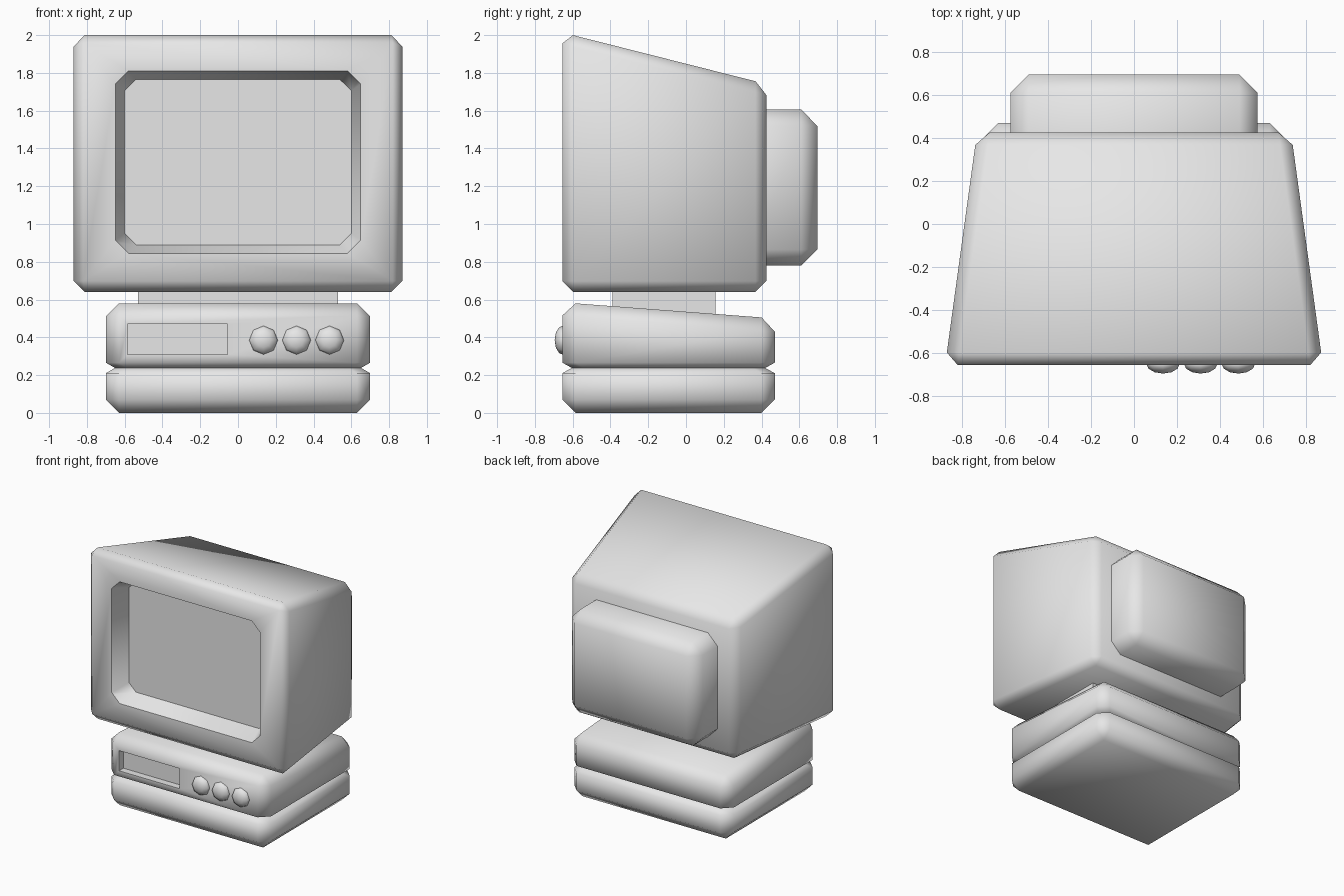
import bpy, bmesh, math
from mathutils import Vector

cube = bpy.data.objects.get("Cube")
if cube:
    bpy.data.objects.remove(cube, do_unlink=True)

gray = bpy.data.materials.new("plain gray")
gray.use_nodes = True
gray.diffuse_color = (0.8, 0.8, 0.8, 1)
gray.node_tree.nodes["Principled BSDF"].inputs["Base Color"].default_value = gray.diffuse_color


def finish(bm, name):
    """Turn a bmesh into a named object."""
    bmesh.ops.recalc_face_normals(bm, faces=bm.faces)
    mesh = bpy.data.meshes.new(name)
    bm.to_mesh(mesh)
    bm.free()
    mesh.materials.append(gray)
    obj = bpy.data.objects.new(name, mesh)
    bpy.context.collection.objects.link(obj)
    return obj


def loft(rings):
    """Skin a list of rings of equal size and cap both ends."""
    bm = bmesh.new()
    loops = [[bm.verts.new(p) for p in ring] for ring in rings]
    n = len(loops[0])
    for a, b in zip(loops, loops[1:]):
        for i in range(n):
            j = (i + 1) % n
            bm.faces.new((a[i], a[j], b[j], b[i]))
    bm.faces.new(loops[0])
    bm.faces.new(loops[-1])
    return bm


def rect(y, half, low, high):
    return [(-half, y, low), (half, y, low), (half, y, high), (-half, y, high)]


def cut_rect(y, half, low, high, c):
    """Upright rectangle with chamfered corners."""
    return [(-half + c, y, low), (half - c, y, low), (half, y, low + c), (half, y, high - c),
            (half - c, y, high), (-half + c, y, high), (-half, y, high - c), (-half, y, low + c)]


def chamfer(bm, width, keep=lambda e: True):
    bmesh.ops.recalc_face_normals(bm, faces=bm.faces)
    bmesh.ops.bevel(bm, geom=[e for e in bm.edges if keep(e)], offset=width,
                    offset_type='OFFSET', segments=1, affect='EDGES', clamp_overlap=True)


def carve(obj, cutter):
    """Subtract the cutter and remove it."""
    mod = obj.modifiers.new("carve", 'BOOLEAN')
    mod.operation = 'DIFFERENCE'
    mod.solver = 'EXACT'
    mod.object = cutter
    bpy.context.view_layer.objects.active = obj
    bpy.ops.object.modifier_apply(modifier=mod.name)
    bpy.data.objects.remove(cutter, do_unlink=True)


FRONT = -0.655
parts = []

# Tapered monitor housing with the sunken screen
bm = loft([rect(FRONT, 0.878, 0.64, 2.014), rect(0.425, 0.73, 0.64, 1.741)])
chamfer(bm, 0.058)
housing = finish(bm, "monitor_housing")
opening = finish(loft([cut_rect(-0.70, 0.665, 0.831, 1.824, 0.073),
                       cut_rect(-0.508, 0.60, 0.89, 1.765, 0.06)]), "screen_cutter")
carve(housing, opening)
parts.append(housing)

# Tube cover on the back, left square where it meets the housing
bm = loft([rect(0.36, 0.575, 0.78, 1.605), rect(0.695, 0.575, 0.78, 1.605)])
chamfer(bm, 0.085, lambda e: any(v.co.y > 0.5 for v in e.verts))
parts.append(finish(bm, "back_cover"))

# Neck between the monitor and the base
parts.append(finish(loft([rect(-0.39, 0.53, 0.48, 0.68), rect(0.155, 0.53, 0.48, 0.68)]), "neck"))

# Base with a sloped top and a groove all round
bm = loft([rect(FRONT, 0.70, 0, 0.585), rect(0.47, 0.70, 0, 0.50)])
chamfer(bm, 0.07)
GROOVE = 0.238
for z in (GROOVE - 0.028, GROOVE, GROOVE + 0.028):
    bmesh.ops.bisect_plane(bm, geom=bm.verts[:] + bm.edges[:] + bm.faces[:],
                           plane_co=Vector((0, 0, z)), plane_no=Vector((0, 0, 1)))
middle = (FRONT + 0.47) / 2
for v in bm.verts:
    if abs(v.co.z - GROOVE) < 0.001:
        v.co.x *= 0.93
        v.co.y = middle + (v.co.y - middle) * 0.91
base = finish(bm, "base")

# Slot in the front of the base
slot = finish(loft([rect(-0.75, 0.265, 0.31, 0.47), rect(-0.60, 0.265, 0.31, 0.47)]), "slot_cutter")
slot.location.x = -0.32
bpy.context.view_layer.update()
carve(base, slot)
parts.append(base)

# Three faceted knobs
for i in range(3):
    bm = bmesh.new()
    bmesh.ops.create_uvsphere(bm, u_segments=8, v_segments=6, radius=0.078)
    for v in bm.verts:
        x, y, z = v.co
        v.co = (0.135 + 0.175 * i + x, -0.65 + z * 0.58, 0.385 + y)
    parts.append(finish(bm, f"knob_{i + 1}"))

# Soft shading over the chamfers, crisp at the hard edges
bpy.ops.object.select_all(action='DESELECT')
for obj in parts:
    obj.select_set(True)
bpy.context.view_layer.objects.active = parts[0]
bpy.ops.object.shade_smooth_by_angle(angle=math.radians(62))
